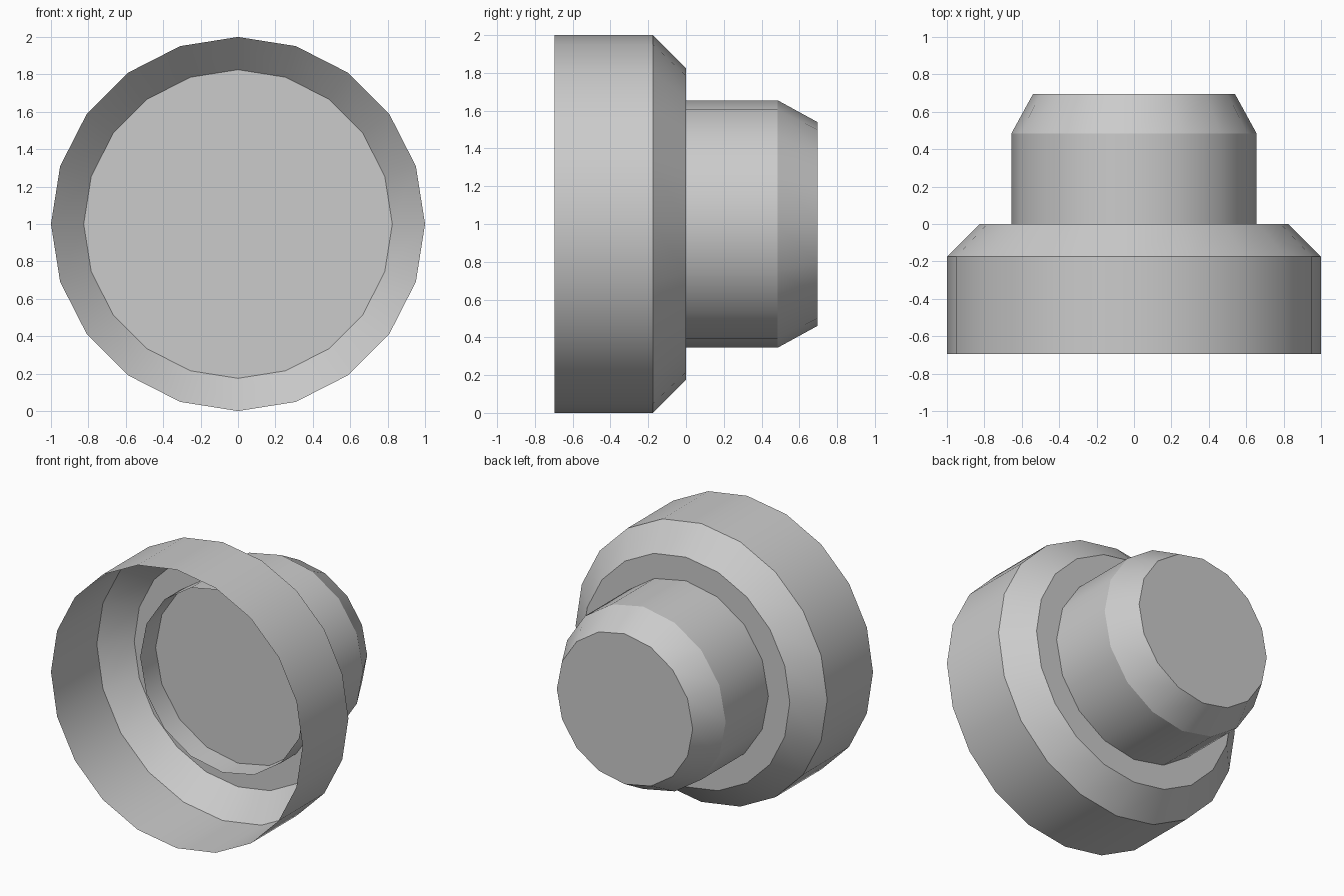
import bpy
import bmesh
import math

cube = bpy.data.objects.get("Cube")
if cube:
    bpy.data.objects.remove(cube, do_unlink=True)

grey = bpy.data.materials.new("light grey")
grey.use_nodes = True
colour = (0.6, 0.6, 0.6, 1.0)
grey.diffuse_color = colour
grey.node_tree.nodes["Principled BSDF"].inputs["Base Color"].default_value = colour


def open_cup(name, sides, profile):
    """Turn (radius, y) points around the y axis; cap the last ring only."""
    bm = bmesh.new()
    rings = []
    for radius, y in profile:
        ring = []
        for i in range(sides):
            a = 2 * math.pi * i / sides
            ring.append(bm.verts.new((radius * math.sin(a), y, 1 + radius * math.cos(a))))
        rings.append(ring)
    for low, high in zip(rings, rings[1:]):
        for i in range(sides):
            j = (i + 1) % sides
            bm.faces.new((low[i], high[i], high[j], low[j]))
    cap = bm.faces.new(rings[-1])
    cap.normal_update()
    if cap.normal.y < 0:
        cap.normal_flip()
    # Make the walls agree with the outward cap
    bmesh.ops.recalc_face_normals(bm, faces=bm.faces)
    cap.normal_update()
    if cap.normal.y < 0:
        bmesh.ops.reverse_faces(bm, faces=bm.faces)
    mesh = bpy.data.meshes.new(name)
    bm.to_mesh(mesh)
    bm.free()
    mesh.materials.append(grey)
    obj = bpy.data.objects.new(name, mesh)
    bpy.context.collection.objects.link(obj)
    bpy.ops.object.select_all(action="DESELECT")
    obj.select_set(True)
    bpy.context.view_layer.objects.active = obj
    bpy.ops.object.shade_smooth_by_angle(angle=math.radians(25))
    return obj


# Wide thin-walled cup, open to the front, with a bevelled closed back
open_cup("wide_cup", 20, [(1.0, -0.695), (1.0, -0.175), (0.825, 0.0)])

# Narrower stem, pushed through the back of the cup, with a tapered end
open_cup("rear_stem", 16, [(0.655, -0.175), (0.655, 0.485), (0.54, 0.695)])
